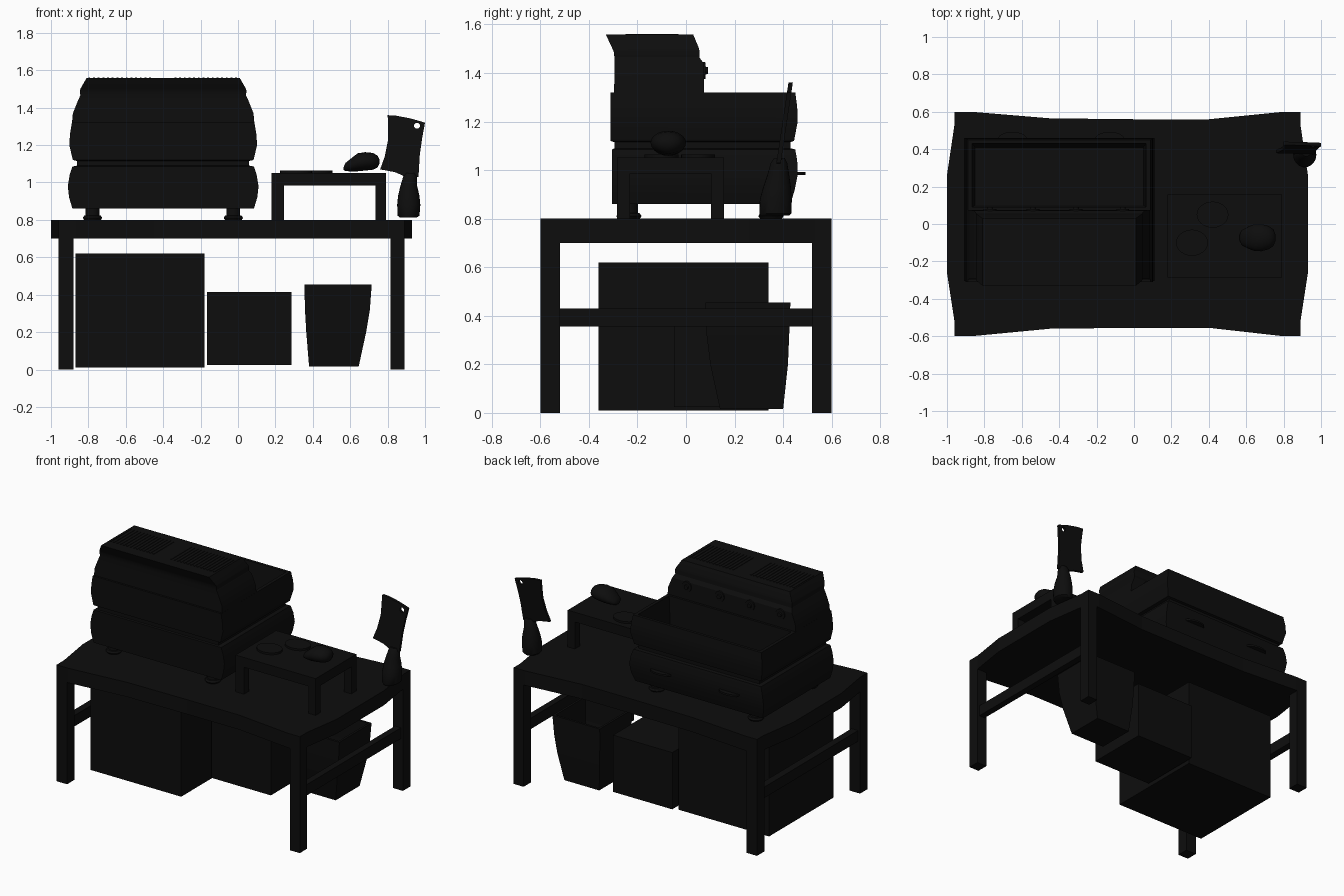
import bpy, bmesh, math
from mathutils import Vector, Matrix

black = bpy.data.materials.new("black")
black.diffuse_color = (0.004, 0.004, 0.004, 1)


def finish(name, bm, smooth=None):
    bmesh.ops.recalc_face_normals(bm, faces=bm.faces)
    me = bpy.data.meshes.new(name)
    bm.to_mesh(me)
    bm.free()
    ob = bpy.data.objects.new(name, me)
    bpy.context.collection.objects.link(ob)
    me.materials.append(black)
    if smooth:
        bpy.ops.object.select_all(action='DESELECT')
        ob.select_set(True)
        bpy.context.view_layer.objects.active = ob
        bpy.ops.object.shade_smooth_by_angle(angle=math.radians(smooth))
    return ob


def loft(name, rings, smooth=None):
    """Skin a list of equal-length point rings and cap both ends."""
    bm = bmesh.new()
    vs = [[bm.verts.new(p) for p in r] for r in rings]
    n = len(vs[0])
    for a, b in zip(vs, vs[1:]):
        for i in range(n):
            j = (i + 1) % n
            bm.faces.new((a[i], a[j], b[j], b[i]))
    bm.faces.new(vs[0])
    bm.faces.new(vs[-1])
    return finish(name, bm, smooth)


def rect(x0, x1, y0, y1, z):
    return [(x0, y0, z), (x1, y0, z), (x1, y1, z), (x0, y1, z)]


def box(name, x0, x1, y0, y1, z0, z1):
    return loft(name, [rect(x0, x1, y0, y1, z0), rect(x0, x1, y0, y1, z1)])


def circle(x, y, z, rx, ry=None, n=24):
    ry = ry or rx
    return [(x + rx * math.cos(2 * math.pi * i / n),
             y + ry * math.sin(2 * math.pi * i / n), z) for i in range(n)]


# Table top with gently curved-in long sides and bowed ends
outline = [(-0.96, -0.6), (-0.87, -0.6), (-0.45, -0.56), (0, -0.555), (0.4, -0.555),
           (0.8, -0.6), (0.89, -0.6), (0.89, -0.52), (0.93, -0.26), (0.93, 0.26),
           (0.89, 0.53), (0.89, 0.6), (0.8, 0.6), (0.4, 0.56), (0, 0.56),
           (-0.45, 0.565), (-0.87, 0.6), (-0.96, 0.6), (-0.96, 0.53), (-1, 0.26), (-1, -0.26), (-0.96, -0.52)]
loft("table_top", [[(x, y, z) for x, y in outline] for z in (0.70, 0.80)])

# Table legs and side rails
for side, x0, x1 in (("left", -0.96, -0.88), ("right", 0.815, 0.89)):
    box(f"table_leg_front_{side}", x0, x1, -0.6, -0.52, 0, 0.7)
    box(f"table_leg_back_{side}", x0, x1, 0.52, 0.6, 0, 0.7)
    box(f"table_rail_{side}", x0 + 0.015, x1 - 0.015, -0.52, 0.52, 0.355, 0.43)

# Storage under the table
box("large_crate", -0.87, -0.18, -0.36, 0.34, 0.01, 0.62)
box("small_crate", -0.165, 0.285, -0.05, 0.385, 0.025, 0.415)
loft("open_bin", [rect(0.38, 0.645, 0.14, 0.40, 0.015), rect(0.365, 0.685, 0.10, 0.42, 0.2),
                  rect(0.358, 0.705, 0.085, 0.425, 0.32), rect(0.355, 0.715, 0.08, 0.43, 0.455),
                  rect(0.37, 0.70, 0.095, 0.415, 0.455), rect(0.375, 0.69, 0.105, 0.41, 0.3),
                  rect(0.395, 0.63, 0.155, 0.385, 0.03)])

# Cooker body: bulging sides, waist groove, and open basin behind the tower
CX = -0.40
def body_rings(spec):
    return [rect(CX - h, CX + h, y0, y1, z) for z, h, y0, y1 in spec]

loft("cooker_body", body_rings([
    (0.86, 0.485, -0.305, 0.43), (0.92, 0.503, -0.305, 0.448), (0.98, 0.51, -0.305, 0.46),
    (1.04, 0.50, -0.305, 0.458), (1.085, 0.485, -0.305, 0.45), (1.09, 0.46, -0.295, 0.43),
    (1.115, 0.46, -0.295, 0.43), (1.12, 0.483, -0.31, 0.445), (1.2, 0.502, -0.31, 0.46),
    (1.26, 0.498, -0.31, 0.458), (1.32, 0.488, -0.31, 0.45),
    (1.32, 0.465, 0.09, 0.43), (1.12, 0.45, 0.10, 0.41)]), 30)
loft("cooker_tower", body_rings([
    (1.315, 0.488, -0.297, 0.075), (1.37, 0.483, -0.295, 0.075), (1.44, 0.455, -0.295, 0.072),
    (1.465, 0.443, -0.295, 0.055), (1.49, 0.445, -0.298, 0.055), (1.50, 0.443, -0.303, 0.054),
    (1.558, 0.41, -0.33, 0.03)]), 30)

# Vent bars on the tower top
for g, x0 in enumerate((-0.80, -0.34)):
    for i in range(14):
        x = x0 + i * 0.025
        box(f"vent_bar_{g}_{i}", x, x + 0.01, -0.25, -0.03, 1.55, 1.561)

# Control knobs and pull handles on the working side
for i, x in enumerate((-0.77, -0.54, -0.31, -0.06)):
    k = loft(f"knob_{i}", [circle(0, 0, 0, 0.036), circle(0, 0, 0.018, 0.034), circle(0, 0, 0.018, 0.016),
                           circle(0, 0, 0.028, 0.014)], 30)
    k.data.transform(Matrix.Translation((x, 0.062, 1.41)) @ Matrix.Rotation(-math.pi / 2, 4, 'X'))
for i, x in enumerate((-0.65, -0.13)):
    loft(f"pull_handle_{i}", [circle(x, 0.45, z, 0.08, 0.043, 20) for z in (0.98, 0.992)], 30)

# Cooker feet
for i, x in enumerate((CX - 0.378, CX + 0.375)):
    for j, y in enumerate((-0.235, 0.35)):
        loft(f"cooker_foot_{i}_{j}", [circle(x, y, z, r) for z, r in
             ((0.80, 0.045), (0.81, 0.052), (0.822, 0.045), (0.824, 0.037), (0.87, 0.037))], 35)

# Small raised stand
box("stand_top", 0.18, 0.79, -0.285, 0.157, 0.985, 1.052)
for i, x in enumerate((0.18, 0.735)):
    for j, y in enumerate((-0.285, 0.102)):
        box(f"stand_leg_{i}_{j}", x, x + (0.065 if i == 0 else 0.055), y, y + 0.055, 0.80, 0.99)

# Flat slices on the stand
for i, (x, y) in enumerate(((0.31, -0.10), (0.42, 0.05))):
    loft(f"slice_{i}", [circle(x, y, z, 0.085, 0.07) for z in (1.05, 1.065)], 30)

# Lumpy roast lying on the stand: x, centre z, half height, half depth
roast = [(0.565, 1.075, 0.008, 0.015), (0.575, 1.083, 0.022, 0.04), (0.61, 1.096, 0.037, 0.058),
         (0.64, 1.108, 0.048, 0.07), (0.68, 1.113, 0.049, 0.073), (0.72, 1.113, 0.045, 0.062),
         (0.745, 1.112, 0.033, 0.045), (0.756, 1.112, 0.012, 0.018)]
loft("roast", [[(x, -0.073 + d * math.cos(a), z + h * math.sin(a))
                for a in [2 * math.pi * i / 20 for i in range(20)]] for x, z, h, d in roast], 60)

# Cleaver handle standing on the table
loft("cleaver_handle", [circle(x, y, z, rx, ry) for x, y, z, rx, ry in (
    (0.91, 0.365, 0.812, 0.045, 0.06), (0.912, 0.368, 0.822, 0.058, 0.066), (0.913, 0.37, 0.88, 0.062, 0.066),
    (0.913, 0.375, 0.93, 0.057, 0.057), (0.913, 0.38, 0.98, 0.045, 0.045), (0.92, 0.383, 1.03, 0.037, 0.034),
    (0.922, 0.385, 1.05, 0.025, 0.022))], 40)

# Cleaver blade, leaning backwards, with a hanging hole
blade = [(0.80, 1.36), (0.845, 1.357), (0.92, 1.343), (1.0, 1.32), (0.985, 1.24), (0.972, 1.15), (0.965, 1.03),
         (0.92, 1.02), (0.84, 1.055), (0.76, 1.07), (0.785, 1.14), (0.803, 1.23), (0.803, 1.30)]
def lean(x, z, off):
    return (x, 0.38 + (z - 1.02) * 0.15 + off, z)
blade_ob = loft("cleaver_blade", [[lean(x, z, o) for x, z in blade] for o in (-0.009, 0.009)])
cutter = loft("hole_cutter", [[(x, y, z) for x, z, _ in circle(0.957, 1.303, 0, 0.016, n=16)] for y in (0.3, 0.55)])
cutter.hide_render = True
cutter.hide_set(True)
mod = blade_ob.modifiers.new("hole", 'BOOLEAN')
mod.object = cutter
mod.operation = 'DIFFERENCE'
mod.solver = 'EXACT'
